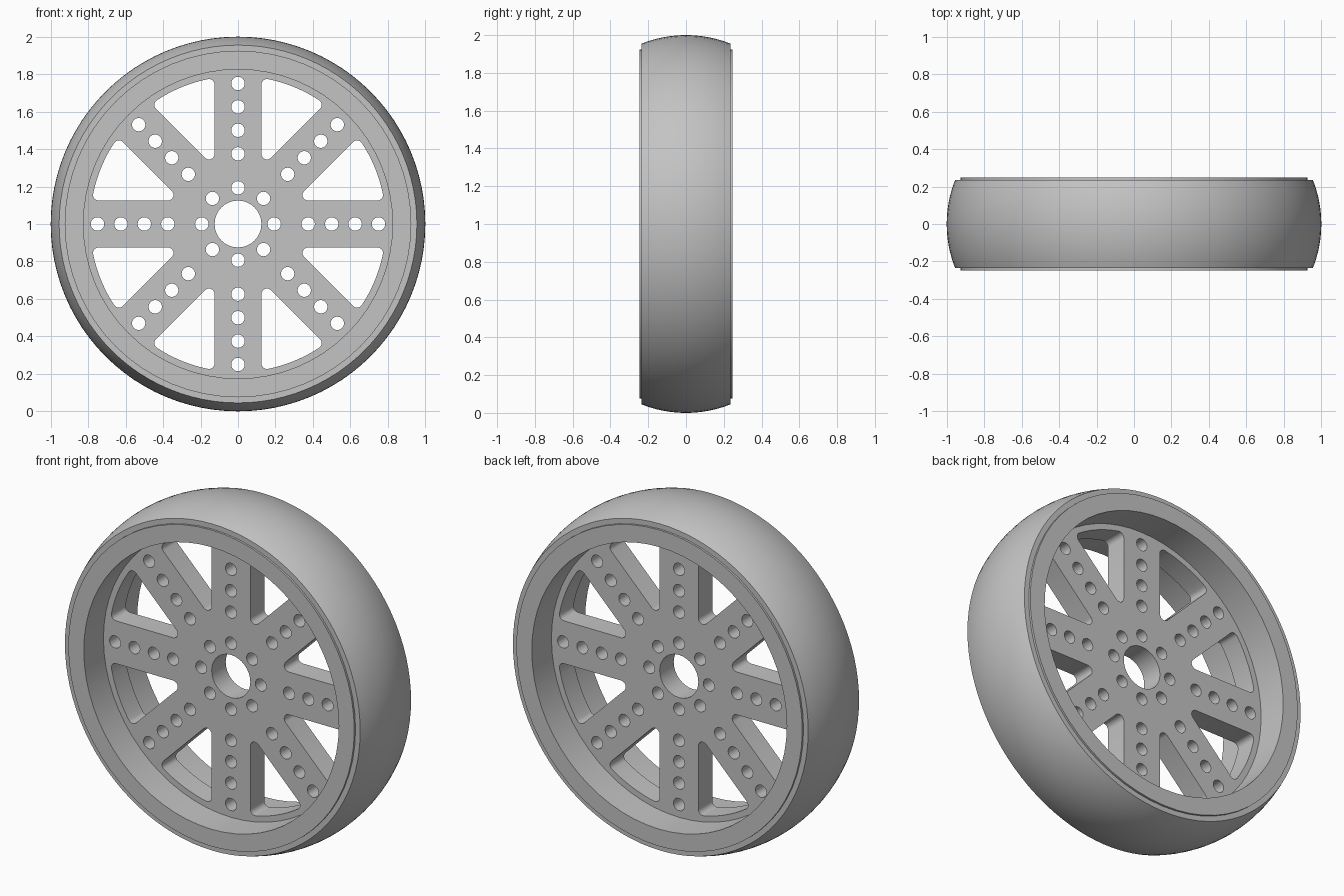
import bpy, bmesh, math
from math import sin, cos, pi, radians, sqrt, asin, atan2

if "Cube" in bpy.data.objects:
    bpy.data.objects.remove(bpy.data.objects["Cube"])

grey = bpy.data.materials.new("grey")
grey.diffuse_color = (0.55, 0.55, 0.55, 1)
grey.use_nodes = True
grey.node_tree.nodes["Principled BSDF"].inputs["Base Color"].default_value = grey.diffuse_color


def finish(ob, angle):
    ob.data.materials.clear()
    ob.data.materials.append(grey)
    ob.location.z = 1
    bpy.ops.object.select_all(action='DESELECT')
    ob.select_set(True)
    bpy.context.view_layer.objects.active = ob
    bpy.ops.object.shade_smooth_by_angle(angle=radians(angle))


def lathe(name, profile, segments):
    """Spin a closed (radius, y) profile around the y axis."""
    bm = bmesh.new()
    rings = [[bm.verts.new((r * cos(2 * pi * i / segments), y, r * sin(2 * pi * i / segments)))
              for r, y in profile] for i in range(segments)]
    n = len(profile)
    for i in range(segments):
        a, b = rings[i], rings[(i + 1) % segments]
        for j in range(n):
            k = (j + 1) % n
            bm.faces.new((a[j], a[k], b[k], b[j]))
    bmesh.ops.recalc_face_normals(bm, faces=bm.faces)
    me = bpy.data.meshes.new(name)
    bm.to_mesh(me)
    bm.free()
    ob = bpy.data.objects.new(name, me)
    bpy.context.collection.objects.link(ob)
    finish(ob, 25)


def arc(cx, cy, r, a0, a1, steps):
    return [(cx + r * cos(a0 + (a1 - a0) * i / steps), cy + r * sin(a0 + (a1 - a0) * i / steps))
            for i in range(steps + 1)]


def circle(r, n, cx=0, cy=0):
    return arc(cx, cy, r, 0, 2 * pi, n)[:-1]


def turn(points, a):
    return [(x * cos(a) - y * sin(a), x * sin(a) + y * cos(a)) for x, y in points]


# Crowned tyre
W, CROWN = 0.235, 0.045
R = (W * W + CROWN * CROWN) / (2 * CROWN)
half = asin(W / R)
tread = [(1 - R + R * cos(t), R * sin(t)) for t in (half * (i / 8 - 1) for i in range(17))]
lathe("tyre", tread + [(0.92, W), (0.92, -W)], 96)

# Rim band
lathe("rim", [(0.825, -0.247), (0.925, -0.247), (0.925, 0.247), (0.825, 0.247)], 64)

# Spoked disc outline: outer edge, bore, windows between spokes, bolt holes
SPOKE, OUTER, FILLET = 0.125, 0.79, 0.03
outlines = [circle(0.84, 64), circle(0.125, 32)]
d = SPOKE + FILLET
inner = d / sin(pi / 8)                      # centre of the inner corner fillet
low = (sqrt((OUTER - FILLET) ** 2 - d * d), d)   # centre of the lower outer fillet
low_a = atan2(low[1], low[0])
high_a = pi / 4 - low_a
high = ((OUTER - FILLET) * cos(high_a), (OUTER - FILLET) * sin(high_a))
window = (arc(*low, FILLET, -pi / 2, low_a, 5)
          + arc(0, 0, OUTER, low_a, high_a, 8)[1:-1]
          + arc(*high, FILLET, high_a, 3 * pi / 4, 5)
          + arc(inner * cos(pi / 8), inner * sin(pi / 8), FILLET, 3 * pi / 4, 3 * pi / 2, 6))
for k in range(8):
    a = k * pi / 4
    outlines.append(turn(window, a))
    for r in (0.193, 0.375, 0.5, 0.625, 0.75):
        outlines.append(turn(circle(0.036, 16, r), a))

# Fill and thicken the outline into the disc
cu = bpy.data.curves.new("spoke_outline", 'CURVE')
cu.dimensions = '2D'
cu.fill_mode = 'BOTH'
cu.extrude = 0.065
for pts in outlines:
    sp = cu.splines.new('POLY')
    sp.points.add(len(pts) - 1)
    for p, (x, y) in zip(sp.points, pts):
        p.co = (x, y, 0, 1)
    sp.use_cyclic_u = True
tmp = bpy.data.objects.new("outline_helper", cu)
bpy.context.collection.objects.link(tmp)
bpy.context.view_layer.update()
me = bpy.data.meshes.new_from_object(tmp.evaluated_get(bpy.context.evaluated_depsgraph_get()))
bpy.data.objects.remove(tmp)
me.name = "spoked_disc"
bm = bmesh.new()
bm.from_mesh(me)
bmesh.ops.remove_doubles(bm, verts=bm.verts, dist=0.0005)
bmesh.ops.recalc_face_normals(bm, faces=bm.faces)
for v in bm.verts:
    x, y, z = v.co
    v.co = (x, -z, y)
bm.to_mesh(me)
bm.free()
disc = bpy.data.objects.new("spoked_disc", me)
bpy.context.collection.objects.link(disc)
finish(disc, 35)
